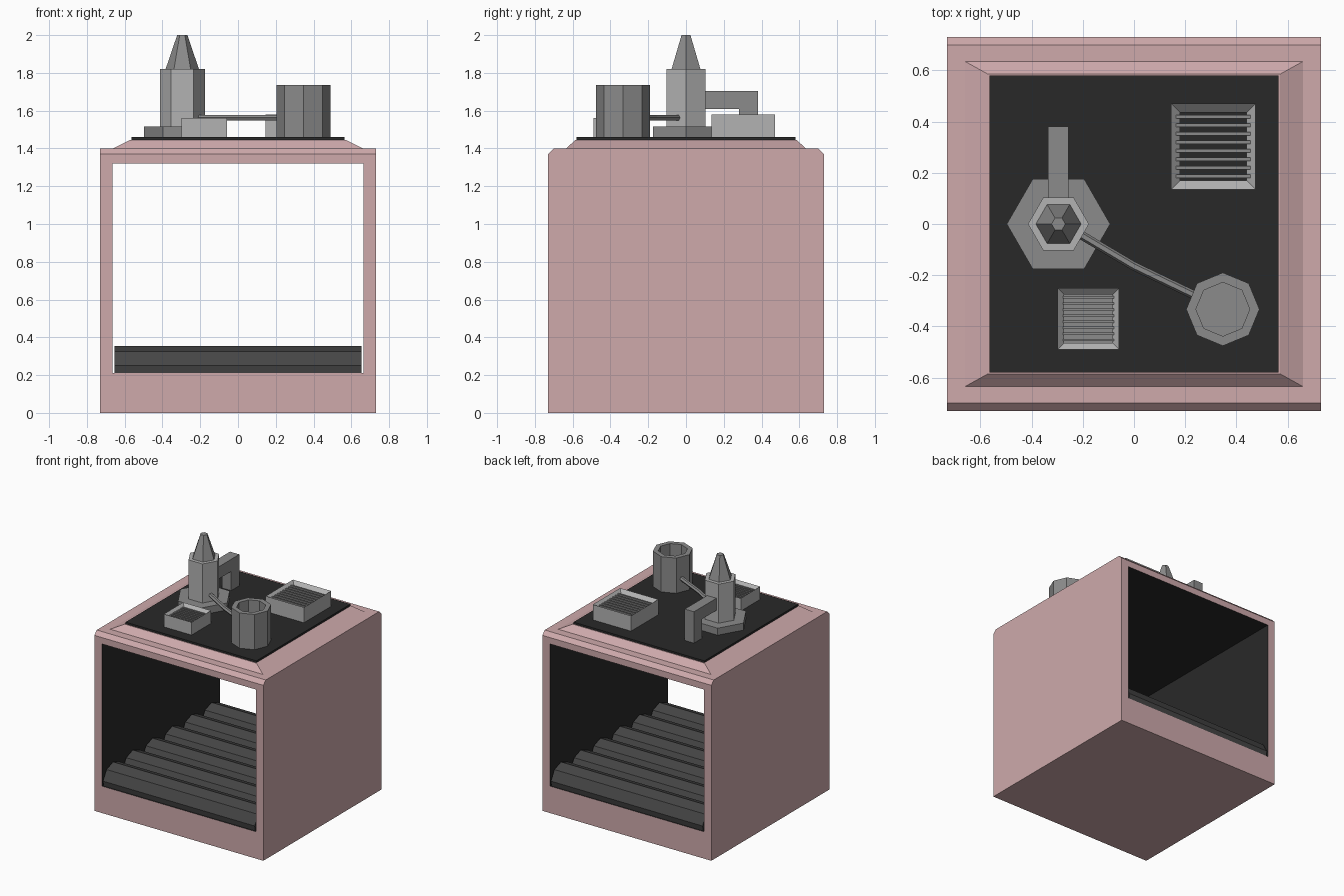
import bpy, bmesh, math
from mathutils import Vector

if "Cube" in bpy.data.objects:
    bpy.data.objects.remove(bpy.data.objects["Cube"])


def material(name, r, g, b):
    m = bpy.data.materials.new(name)
    m.diffuse_color = (r, g, b, 1)
    m.use_nodes = True
    m.node_tree.nodes["Principled BSDF"].inputs["Base Color"].default_value = m.diffuse_color
    return m


PINK = material("pink_paint", 0.62, 0.40, 0.41)
BLACK = material("black_panel", 0.022, 0.022, 0.022)
DARK = material("dark_rubber", 0.06, 0.06, 0.06)
GREY = material("mid_grey", 0.26, 0.26, 0.26)
LIGHT = material("light_grey", 0.45, 0.45, 0.45)


def finish(bm, name, *mats):
    bmesh.ops.recalc_face_normals(bm, faces=bm.faces[:])
    me = bpy.data.meshes.new(name)
    bm.to_mesh(me)
    bm.free()
    ob = bpy.data.objects.new(name, me)
    bpy.context.collection.objects.link(ob)
    for m in mats:
        me.materials.append(m)
    return ob


def skin(name, loops, *mats):
    """Join successive vertex loops and cap both ends; the last cap may differ in colour."""
    bm = bmesh.new()
    rings = [[bm.verts.new(p) for p in loop] for loop in loops]
    for a, b in zip(rings, rings[1:]):
        for i in range(len(a)):
            j = (i + 1) % len(a)
            bm.faces.new((a[i], a[j], b[j], b[i]))
    bm.faces.new(rings[0][::-1])
    cap = bm.faces.new(rings[-1])
    cap.material_index = max(0, len(mats) - 1)
    return finish(bm, name, *mats)


def lathe(name, x, y, n, rings, *mats):
    return skin(name, [[(x + r * math.cos(2 * math.pi * i / n), y + r * math.sin(2 * math.pi * i / n), z)
                        for i in range(n)] for r, z in rings], *mats)


def stack(name, x, y, rings, *mats):
    """Rectangular loft from (half x, half y, z) rings."""
    return skin(name, [[(x + sx * a, y + sy * b, z) for a, b in ((-1, -1), (1, -1), (1, 1), (-1, 1))]
                       for sx, sy, z in rings], *mats)


def along_x(name, profile, x0, x1, *mats):
    return skin(name, [[(x, y, z) for y, z in profile] for x in (x0, x1)], *mats)


# Housing with a tunnel through it, dark on the inside
body = along_x("housing", [(-0.73, 0), (0.73, 0), (0.73, 1.37), (0.70, 1.40), (-0.70, 1.40), (-0.73, 1.37)],
               -0.73, 0.73, PINK)
cutter = stack("tunnel_cutter", 0, 0, [(0.665, 1, 0.21), (0.665, 1, 1.32)], PINK)
cutter.hide_render = True
mod = body.modifiers.new("tunnel", "BOOLEAN")
mod.object, mod.operation, mod.solver = cutter, "DIFFERENCE", "EXACT"
bpy.context.view_layer.objects.active = body
bpy.ops.object.modifier_apply(modifier=mod.name)
bpy.data.objects.remove(cutter)
body.data.materials.clear()
body.data.materials.append(PINK)
body.data.materials.append(BLACK)
for p in body.data.polygons:
    c = p.center
    inside = abs(c.x) < 0.68 and 0.2 < c.z < 1.33 and abs(p.normal.y) < 0.5
    p.material_index = int(inside)

# Roof step and black deck
stack("roof_step", 0, 0, [(0.66, 0.635, 1.40), (0.57, 0.585, 1.445)], PINK)
stack("roof_deck", 0, 0, [(0.565, 0.58, 1.44), (0.565, 0.58, 1.46)], BLACK)

# Conveyor rollers, nine-sided with a ridge on top
for k in range(6):
    yc = -0.607 + 0.243 * k
    profile = [(yc + 0.125 * math.sin(2 * math.pi * i / 9), 0.23 + 0.125 * math.cos(2 * math.pi * i / 9))
               for i in range(9)]
    along_x("conveyor_roller", profile, -0.655, 0.655, DARK)

# Hexagonal tower
TX = -0.295
lathe("tower_base", TX, 0, 6, [(0.202, 1.455), (0.202, 1.515)], GREY)
lathe("tower_shaft", TX, 0, 6, [(0.119, 1.50), (0.119, 1.82)], LIGHT)
lathe("tower_spire", TX, 0, 6, [(0.09, 1.815), (0.027, 2.0)], GREY)

# Bent duct behind the tower
along_x("tower_duct", [(0.09, 1.61), (0.28, 1.61), (0.28, 1.455), (0.38, 1.455), (0.38, 1.705), (0.09, 1.705)],
        TX - 0.04, TX + 0.04, GREY)

# Open octagonal tank
lathe("tank", 0.347, -0.333, 8, [(0.143, 1.455), (0.143, 1.735), (0.105, 1.735), (0.105, 1.55)], GREY)

# Pipe from tower to tank
path = [Vector(p) for p in ((-0.22, -0.035, 1.563), (0.0, -0.165, 1.563), (0.25, -0.285, 1.563))]
loops = []
for i, p in enumerate(path):
    d = (path[min(i + 1, 2)] - path[max(i - 1, 0)]).normalized()
    side = d.cross(Vector((0, 0, 1)))
    loops.append([p + 0.017 * (math.cos(a) * side + math.sin(a) * Vector((0, 0, 1)))
                  for a in (math.pi * j / 3 for j in range(6))])
skin("pipe", loops, GREY)


# Slatted vents with a funnel rim
def vent(name, x, y, sx, sy, top, inset, count, floor):
    ix, iy = sx - inset, sy - inset
    stack(name, x, y, [(sx, sy, 1.455), (sx, sy, top), (ix, iy, top - inset), (ix, iy, top - 0.07)], LIGHT, floor)
    step = 2 * iy / count
    for k in range(count):
        yc = y - iy + step * (k + 0.5)
        stack(name + "_slat", x, yc, [(sx - 0.02, step * 0.2, top - 0.04), (sx - 0.02, step * 0.2, top - 0.017)], GREY)


vent("large_vent", 0.31, 0.303, 0.165, 0.168, 1.58, 0.035, 8, BLACK)
vent("small_vent", -0.178, -0.37, 0.12, 0.12, 1.56, 0.025, 8, GREY)
